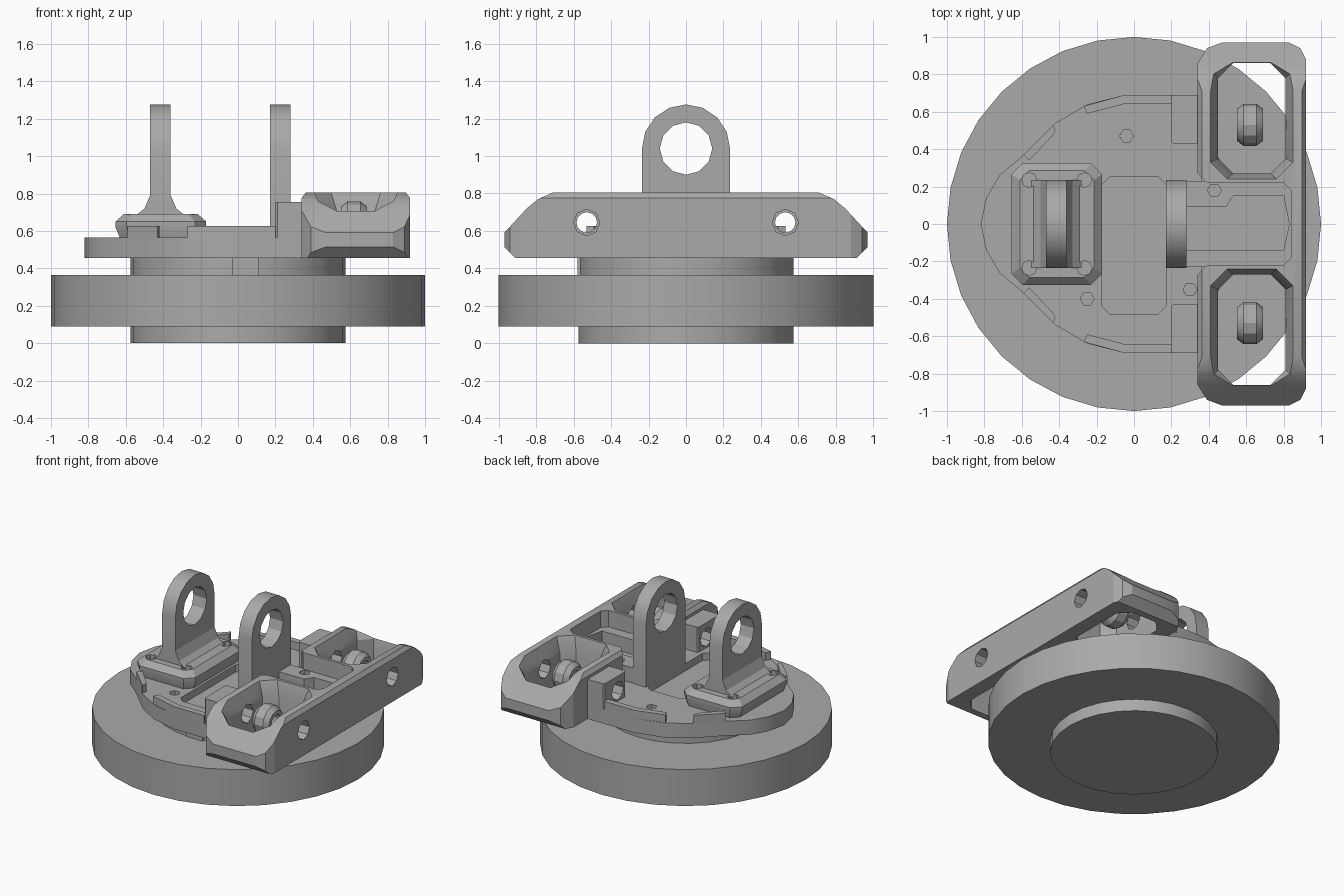
import bpy, bmesh
from math import sin, cos, pi, radians

old = bpy.data.objects.get("Cube")
if old:
    bpy.data.objects.remove(old, do_unlink=True)

grey = bpy.data.materials.new("machined grey")
grey.use_nodes = True
GREY = (0.4, 0.4, 0.4, 1)
grey.diffuse_color = GREY
grey.node_tree.nodes["Principled BSDF"].inputs["Base Color"].default_value = GREY
parts = []


def loft(name, rings, closed=False):
    """Skin a list of rings; cap the ends unless the rings close on themselves."""
    bm = bmesh.new()
    vs = [[bm.verts.new(p) for p in r] for r in rings]
    n = len(vs[0])
    pairs = list(zip(vs, vs[1:])) + ([(vs[-1], vs[0])] if closed else [])
    for a, b in pairs:
        for i in range(n):
            j = (i + 1) % n
            bm.faces.new((a[i], a[j], b[j], b[i]))
    if not closed:
        bm.faces.new(vs[0])
        bm.faces.new(vs[-1])
    bmesh.ops.recalc_face_normals(bm, faces=bm.faces)
    me = bpy.data.meshes.new(name)
    bm.to_mesh(me)
    bm.free()
    me.materials.append(grey)
    ob = bpy.data.objects.new(name, me)
    bpy.context.collection.objects.link(ob)
    parts.append(ob)
    return ob


def prism(name, pts, axis, lo, hi):
    place = {"x": lambda u, v, w: (w, u, v),
             "y": lambda u, v, w: (u, w, v),
             "z": lambda u, v, w: (u, v, w)}[axis]
    return loft(name, [[place(u, v, w) for u, v in pts] for w in (lo, hi)])


def circle(u, v, r, n):
    return [(u + r * cos(2 * pi * i / n), v + r * sin(2 * pi * i / n)) for i in range(n)]


def octagon(x0, x1, y0, y1, c):
    return [(x0 + c, y0), (x1 - c, y0), (x1, y0 + c), (x1, y1 - c),
            (x1 - c, y1), (x0 + c, y1), (x0, y1 - c), (x0, y0 + c)]


def at(pts, z):
    return [(x, y, z) for x, y in pts]


def flip(pts):
    return [(x, -y) for x, y in reversed(pts)]


def combine(ob, tool, op="DIFFERENCE"):
    mod = ob.modifiers.new("cut", "BOOLEAN")
    mod.operation, mod.object, mod.solver = op, tool, "EXACT"
    bpy.context.view_layer.objects.active = ob
    bpy.ops.object.modifier_apply(modifier=mod.name)
    parts.remove(tool)
    bpy.data.objects.remove(tool, do_unlink=True)


# Round base
prism("base_disc", circle(0, 0, 1, 32), "z", 0.09, 0.365)
prism("lower_hub", circle(0, 0, 0.575, 28), "z", 0, 0.1)
prism("upper_hub", circle(0, 0, 0.575, 28), "z", 0.36, 0.46)
prism("hub_key", [(-0.03, -0.58), (0.11, -0.58), (0.11, -0.5), (-0.03, -0.5)], "z", 0.365, 0.455)

# Deck plate with its recess and small holes
edge = [(0.84, 0.23), (0.36, 0.23), (0.36, 0.69), (-0.05, 0.69), (-0.25, 0.64), (-0.42, 0.54),
        (-0.59, 0.37), (-0.72, 0.26), (-0.79, 0.14), (-0.82, 0)]
deck = prism("deck_plate", edge + flip(edge[:-1]), "z", 0.455, 0.565)
combine(deck, prism("recess", octagon(-0.17, 0.17, -0.48, 0.25, 0.04), "z", 0.51, 0.7))
for x, y in ((-0.04, 0.47), (-0.25, -0.4), (0.3, -0.35)):
    combine(deck, prism("hole", circle(x, y, 0.037, 6), "z", 0.5, 0.7))

# Raised rim pieces along both deck edges
long_rim = [(0.2, 0.69), (-0.05, 0.69), (-0.27, 0.63), (-0.25, 0.59), (-0.04, 0.645), (0.2, 0.645)]
short_rim = [(-0.43, 0.53), (-0.59, 0.37), (-0.56, 0.34), (-0.42, 0.49)]
for name, rim in (("long_rim", long_rim), ("short_rim", short_rim)):
    prism(name + "_left", rim, "z", 0.56, 0.625)
    prism(name + "_right", flip(rim), "z", 0.56, 0.625)


# Two upright lugs with round eyes
def lug(name, x0, x1, foot):
    arch = [(0.235 * cos(pi * i / 8), 1.04 + 0.235 * sin(pi * i / 8)) for i in range(9)]
    ob = prism(name, [(-0.235, foot), (0.235, foot)] + arch, "x", x0, x1)
    combine(ob, prism("eye", circle(0, 1.04, 0.14, 12), "x", x0 - 0.1, x1 + 0.1))


lug("inner_lug", 0.17, 0.28, 0.5)
lug("outer_lug", -0.47, -0.36, 0.65)

# Bolted pad and flared foot of the outer lug
pad = loft("lug_pad", [at(octagon(-0.63, -0.19, -0.31, 0.31, 0.05), 0.56),
                       at(octagon(-0.655, -0.17, -0.325, 0.325, 0.06), 0.62),
                       at(octagon(-0.655, -0.17, -0.325, 0.325, 0.06), 0.65),
                       at(octagon(-0.61, -0.215, -0.285, 0.285, 0.05), 0.69)])
for x in (-0.56, -0.265):
    for y in (-0.235, 0.235):
        combine(pad, prism("bolt_hole", circle(x, y, 0.04, 8), "z", 0.6, 0.8))
prism("lug_flare", [(-0.55, 0.68), (-0.28, 0.68), (-0.33, 0.72), (-0.36, 0.79),
                    (-0.47, 0.79), (-0.5, 0.72)], "y", -0.235, 0.235)

# Cross bar: side outline intersected with the plan outline
side = [(0.91, 0.455), (0.975, 0.52), (0.975, 0.585), (0.85, 0.72), (0.79, 0.77), (0.71, 0.805)]
bar = prism("cross_bar", side + [(-y, z) for y, z in reversed(side)], "x", 0.3, 0.95)
plan = [(0.92, 0.88), (0.89, 0.94), (0.83, 0.97), (0.47, 0.97), (0.39, 0.94), (0.34, 0.86),
        (0.34, 0.27), (0.39, 0.22), (0.8, 0.22), (0.84, 0.18)]
combine(bar, prism("plan", plan + flip(plan), "z", 0.4, 0.9), "INTERSECT")
for x, out in ((0.92, 1), (0.34, -1)):
    combine(bar, prism("edge_chamfer", [(x - 0.03 * out, 0.815), (x + 0.02 * out, 0.815),
                                        (x + 0.02 * out, 0.75)], "y", -1.1, 1.1))

# Open pockets, cross holes, spherical bushings and bosses at both ends
for s, tag in ((1, "left"), (-1, "right")):
    def box(x0, x1, y0, y1, c):
        pts = octagon(x0, x1, y0, y1, c)
        return pts if s > 0 else flip(pts)

    combine(bar, loft("pocket", [at(box(0.45, 0.81, 0.27, 0.86, 0.08), 0.4),
                                 at(box(0.45, 0.81, 0.27, 0.86, 0.08), 0.7),
                                 at(box(0.4, 0.86, 0.235, 0.92, 0.09), 0.83)]))
    yc = 0.53 * s
    boss = prism("boss_" + tag, box(0.2, 0.35, 0.43, 0.69, 0.01), "z", 0.5, 0.755)
    for ob in (bar, boss):
        combine(ob, prism("cross_hole", circle(yc, 0.645, 0.07, 8), "x", 0.1, 1.1))
    profile = [(-0.07, 0.055), (-0.07, 0.085), (-0.035, 0.112), (0.035, 0.112), (0.07, 0.085), (0.07, 0.055)]
    loft("bushing_" + tag, [[(0.62 + x, y, z) for y, z in circle(yc, 0.645, r, 12)]
                            for x, r in profile], closed=True)

# Web between the pockets with a keyhole-shaped recess
web = prism("centre_web", [(0.28, -0.23), (0.85, -0.23), (0.85, 0.23), (0.28, 0.23)], "z", 0.5, 0.68)
keyhole = [(0.2, -0.14), (0.8, -0.14), (0.83, 0), (0.8, 0.15), (0.53, 0.15), (0.49, 0.09), (0.2, 0.09)]
combine(web, prism("keyhole", keyhole, "z", 0.57, 0.8))
combine(web, prism("hole", circle(0.43, 0.18, 0.037, 6), "z", 0.55, 0.8))

# Smooth the round faces, keep the machined edges
bpy.ops.object.select_all(action="DESELECT")
for ob in parts:
    ob.select_set(True)
bpy.context.view_layer.objects.active = parts[0]
bpy.ops.object.shade_smooth_by_angle(angle=radians(25))
